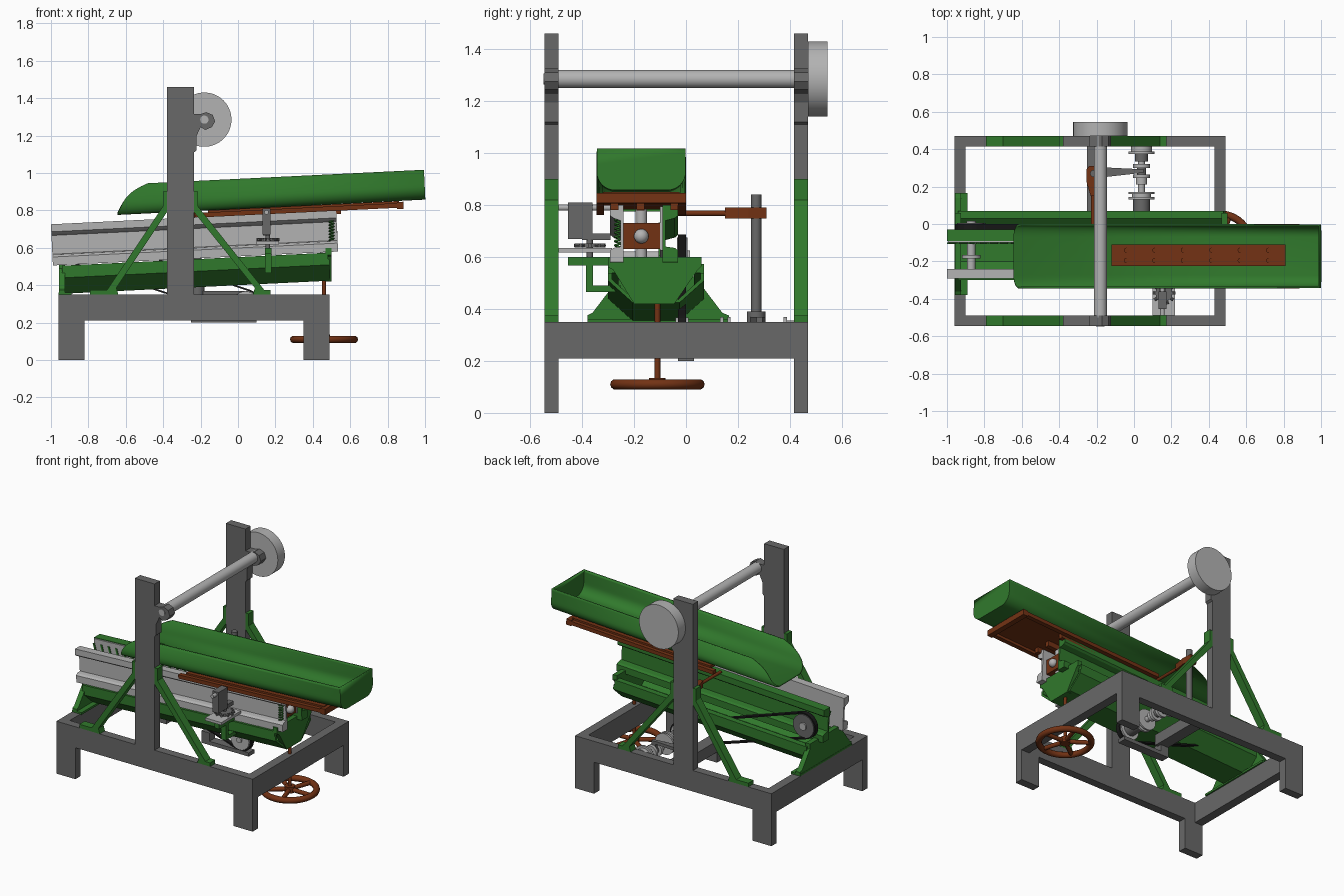
import bpy, bmesh, math
from mathutils import Vector

if "Cube" in bpy.data.objects:
    bpy.data.objects.remove(bpy.data.objects["Cube"])

def material(name, rgb):
    m = bpy.data.materials.new(name)
    m.diffuse_color = (*rgb, 1)
    m.use_nodes = True
    m.node_tree.nodes["Principled BSDF"].inputs["Base Color"].default_value = m.diffuse_color
    return m
GREEN = material("green_paint", (0.03, 0.19, 0.025))
BROWN = material("brown_paint", (0.17, 0.032, 0.007))
DARK = material("frame_grey", (0.14, 0.14, 0.14))
LIGHT = material("light_steel", (0.45, 0.45, 0.45))
BLACK = material("belt_black", (0.01, 0.01, 0.01))
SLOPE = 0.0488

def finish(name, bm, mat, smooth=False):
    bmesh.ops.recalc_face_normals(bm, faces=bm.faces)
    me = bpy.data.meshes.new(name)
    bm.to_mesh(me)
    bm.free()
    me.materials.append(mat)
    ob = bpy.data.objects.new(name, me)
    bpy.context.collection.objects.link(ob)
    if smooth:
        bpy.context.view_layer.objects.active = ob
        ob.select_set(True)
        bpy.ops.object.shade_smooth_by_angle(angle=math.radians(35))
        ob.select_set(False)
    return ob

def loft(name, a, b, mat, smooth=False):
    bm = bmesh.new()
    va, vb = [bm.verts.new(p) for p in a], [bm.verts.new(p) for p in b]
    bm.faces.new(va)
    bm.faces.new(vb)
    for i in range(len(va)):
        j = (i + 1) % len(va)
        bm.faces.new((va[i], va[j], vb[j], vb[i]))
    return finish(name, bm, mat, smooth)

def side(name, pts, y0, y1, mat, smooth=False):
    """x-z outline extruded along y"""
    return loft(name, [(x, y0, z) for x, z in pts], [(x, y1, z) for x, z in pts], mat, smooth)

def tilt(x, y, z, mid):
    return (x - SLOPE * (z - mid), y, z + SLOPE * x)

def section(name, pts, x0, x1, mat, smooth=False):
    """y-z outline extruded along the sloping x axis"""
    mid = sum(p[1] for p in pts) / len(pts)
    return loft(name, [tilt(x0, y, z, mid) for y, z in pts],
                [tilt(x1, y, z, mid) for y, z in pts], mat, smooth)

def rect(a0, a1, b0, b1):
    return [(a0, b0), (a1, b0), (a1, b1), (a0, b1)]

def box(name, x0, x1, y0, y1, z0, z1, mat):
    return side(name, rect(x0, x1, z0, z1), y0, y1, mat)

def cyl(name, p, q, r, mat, n=32, r2=None):
    p, q = Vector(p), Vector(q)
    rot = (q - p).to_track_quat('Z', 'Y')
    ring = [(math.cos(t * math.tau / n), math.sin(t * math.tau / n)) for t in range(n)]
    a = [p + rot @ Vector((c * r, s * r, 0)) for c, s in ring]
    b = [q + rot @ Vector((c * (r2 or r), s * (r2 or r), 0)) for c, s in ring]
    return loft(name, a, b, mat, True)

def tube(name, pts, r, mat, cyclic=False):
    cu = bpy.data.curves.new(name, 'CURVE')
    cu.dimensions, cu.bevel_depth, cu.bevel_resolution = '3D', r, 3
    sp = cu.splines.new('POLY')
    sp.points.add(len(pts) - 1)
    for p, c in zip(sp.points, pts):
        p.co = (*c, 1)
    sp.use_cyclic_u, cu.use_fill_caps = cyclic, True
    cu.materials.append(mat)
    bpy.context.collection.objects.link(bpy.data.objects.new(name, cu))

# Frame sides: rails, legs, uprights, bearings and braces
for tag, y0, y1 in (("front", -0.545, -0.49), ("back", 0.415, 0.47)):
    side(tag + "_frame", [(-0.96, 0), (-0.82, 0), (-0.82, 0.21), (0.35, 0.21), (0.35, 0), (0.49, 0),
         (0.49, 0.35), (-0.235, 0.35), (-0.235, 1.46), (-0.38, 1.46), (-0.38, 0.35), (-0.96, 0.35)], y0, y1, DARK)
    side(tag + "_bearing", [(-0.235, 1.11), (-0.223, 1.12), (-0.223, 1.195), (-0.2, 1.245), (-0.175, 1.23), (-0.14, 1.245),
         (-0.122, 1.275), (-0.135, 1.31), (-0.17, 1.325), (-0.2, 1.315), (-0.235, 1.315)], y0, y1, DARK)
    for s, top, foot, flat in ((1, -0.235, 0.14, 0.175), (-1, -0.38, -0.7, -0.79)):
        side(tag + "_brace", [(top, 0.9), (top + s * .022, 0.9), (top + s * .022, 0.82), (foot, 0.375), (flat, 0.375),
             (flat, 0.35), (foot - s * .06, 0.35), (foot - s * .05, 0.385), (top, 0.79)], y0, y1, GREEN)
for tag, x0, x1 in (("left", -0.96, -0.9), ("right", 0.43, 0.49)):
    box(tag + "_end_beam", x0, x1, -0.49, 0.415, 0.21, 0.35, DARK)
box("cross_beam", -0.25, -0.17, 0.0, 0.415, 0.27, 0.345, DARK)
box("motor_support", -0.25, 0.1, -0.03, 0.03, 0.2, 0.225, DARK)
box("motor_hanger", -0.25, -0.19, -0.03, 0.03, 0.22, 0.28, DARK)

# Overhead shaft and wheel
cyl("overhead_shaft", (-0.18, -0.5, 1.285), (-0.18, 0.48, 1.285), 0.035, LIGHT)
cyl("overhead_wheel", (-0.18, 0.47, 1.285), (-0.18, 0.545, 1.285), 0.145, LIGHT, 64)
cyl("shaft_end", (-0.18, -0.548, 1.285), (-0.18, -0.49, 1.285), 0.022, LIGHT)

# Upper feed trough with curved spout on the left and a closed right end
h, r, w = 0.155, 0.065, 0.1665
half = [(w, h - i * (h - r) / 6) for i in range(6)]
half += [(w - r + r * math.cos(a), r - r * math.sin(a)) for a in [i * math.pi / 16 for i in range(9)]]
u = half + [(-y, z) for y, z in reversed(half)]
bm = bmesh.new()
def spout(z):
    t = z / h
    return -0.645 + 0.08 * t + 0.09 * t ** 4
lv = [bm.verts.new(tilt(spout(z), y - 0.1725, z + 0.813, 0.82)) for y, z in u]
rv = [bm.verts.new(tilt(0.997, y - 0.1725, z + 0.813, 0.82)) for y, z in u]
for i in range(len(u) - 1):
    bm.faces.new((lv[i], lv[i + 1], rv[i + 1], rv[i]))
bm.faces.new(rv)
trough = finish("feed_trough", bm, GREEN, True)
mod = trough.modifiers.new("thickness", 'SOLIDIFY')
mod.thickness, mod.offset = 0.012, 0

# Trough mounting: inner strap with bolts, carrier plate, rails and end bar
section("inner_strap", rect(-0.225, -0.11, 0.815, 0.828), -0.12, 0.81, BROWN)
for i in range(6):
    for y in (-0.195, -0.14):
        x = -0.04 + i * 0.152
        cyl("strap_bolt", (x - 0.0, y, 0.82 + SLOPE * x), (x, y, 0.836 + SLOPE * x), 0.014, BROWN, 12)
section("carrier_plate", rect(-0.32, -0.025, 0.79, 0.808), -0.16, 0.86, BROWN)
for y in (-0.345, -0.03):
    section("carrier_rail", rect(y, y + 0.03, 0.772, 0.797), -0.2, 0.86, BROWN)
section("carrier_end_bar", rect(-0.345, 0.0, 0.765, 0.803), 0.85, 0.885, BROWN)
for y in (-0.29, -0.19, -0.06):
    section("carrier_runner", rect(y, y + 0.03, 0.755, 0.79), -0.15, 0.55, BROWN)

# Sloping jaws: light front channel and green back channel
def channel(y_web, y_out, z0, z1, t=0.012):
    k = t if y_out > y_web else -t
    return [(y_web, z0), (y_out, z0), (y_out, z0 + 0.045), (y_out - k, z0 + 0.055), (y_web + k, z0 + 0.06),
            (y_web + k, z1 - 0.06), (y_out - k, z1 - 0.05), (y_out, z1 - 0.04), (y_out, z1), (y_web, z1)]
section("front_jaw", channel(-0.24, -0.292, 0.554, 0.774), -0.995, 0.53, LIGHT)
section("back_jaw", channel(-0.09, -0.03, 0.554, 0.774), -0.995, 0.53, GREEN)
section("jaw_liner", rect(-0.1, -0.09, 0.6, 0.77), -0.99, 0.5, LIGHT)
for i in range(16):
    x = -0.96 + i * 0.055
    side("liner_slat", [(x, 0.61 + SLOPE * x), (x + 0.012, 0.61 + SLOPE * x), (x - 0.028, 0.74 + SLOPE * x),
         (x - 0.04, 0.74 + SLOPE * x)], -0.106, -0.1, GREEN)

# Lower hopper and its end plates
outer = [(-0.3, 0.515), (-0.3, 0.485), (-0.205, 0.4), (-0.025, 0.4), (0.07, 0.485), (0.07, 0.515)]
inner = [(0.055, 0.515), (0.055, 0.49), (-0.03, 0.413), (-0.2, 0.413), (-0.285, 0.49), (-0.285, 0.515)]
section("hopper", outer + inner, -0.94, 0.49, GREEN)
for y in (-0.3, 0.03):
    section("hopper_lip", rect(y, y + 0.04, 0.515, 0.55), -0.94, 0.48, GREEN)
for name, x0, x1, pts in (
        ("right_end_plate", 0.468, 0.5, [(-0.3, 0.6), (0.06, 0.6), (0.06, 0.565), (0.045, 0.55), (-0.045, 0.42),
                                         (-0.2, 0.42), (-0.28, 0.55), (-0.3, 0.56)]),
        ("left_foot_plate", -0.958, -0.925, [(-0.38, 0.35), (0.165, 0.35), (0.165, 0.375), (0.14, 0.385), (0.06, 0.49),
                                             (0.06, 0.525), (-0.28, 0.525), (-0.28, 0.49), (-0.36, 0.385), (-0.38, 0.375)])):
    loft(name, [(x0, *p) for p in pts], [(x1, *p) for p in pts], GREEN)
box("left_foot_flange", -0.96, -0.89, -0.38, 0.165, 0.348, 0.362, GREEN)

# Brown slide block with ball end at the right of the jaws
box("slide_block", 0.42, 0.5, -0.245, -0.1, 0.63, 0.73, BROWN)
for z in (0.6, 0.755):
    cyl("slide_pin", (0.46, -0.172, z - 0.03), (0.46, -0.172, z + 0.03), 0.022, LIGHT)
bm = bmesh.new()
bmesh.ops.create_uvsphere(bm, u_segments=24, v_segments=12, radius=0.028)
finish("ball_end", bm, LIGHT, True).location = (0.505, -0.172, 0.68)
tube("return_spring", [(0.5 + 0.012 * math.cos(i * 0.7), -0.262 + 0.012 * math.sin(i * 0.7), 0.6 + i * 0.0018)
     for i in range(101)], 0.004, GREEN)

# Height screw and handwheel
cyl("height_screw", (0.46, -0.11, 0.1), (0.46, -0.11, 0.43), 0.011, BROWN, 20)
tube("handwheel_rim", [(0.46 + 0.162 * math.cos(a), -0.11 + 0.162 * math.sin(a), 0.11)
     for a in [i * math.tau / 64 for i in range(64)]], 0.02, BROWN, True)
cyl("handwheel_hub", (0.46, -0.11, 0.095), (0.46, -0.11, 0.135), 0.032, BROWN)
for i in range(5):
    a = i * math.tau / 5
    cyl("handwheel_spoke", (0.46, -0.11, 0.112), (0.46 + 0.155 * math.cos(a), -0.11 + 0.155 * math.sin(a), 0.11),
        0.014, BROWN, 16)

# Front adjuster: block, toothed wheel, rods and green bracket
box("adjuster_block", 0.13, 0.175, -0.455, -0.36, 0.67, 0.81, DARK)
box("adjuster_arm", 0.135, 0.17, -0.4, -0.29, 0.665, 0.69, DARK)
box("adjuster_bar", 0.1, 0.22, -0.49, -0.285, 0.617, 0.635, LIGHT)
cyl("adjuster_screw", (0.16, -0.37, 0.57), (0.16, -0.37, 0.68), 0.012, DARK, 16)
cyl("adjuster_wheel", (0.16, -0.37, 0.636), (0.16, -0.37, 0.652), 0.045, DARK)
for i in range(10):
    a = i * math.tau / 10
    cyl("wheel_tooth", (0.16, -0.37, 0.644), (0.16 + 0.062 * math.cos(a), -0.37 + 0.062 * math.sin(a), 0.644), 0.008, DARK, 8)
cyl("adjuster_rod", (0.152, -0.49, 0.79), (0.152, -0.24, 0.79), 0.012, LIGHT, 16)
for y0, y1, z0, z1 in ((-0.455, -0.28, 0.567, 0.6), (-0.385, -0.357, 0.465, 0.58), (-0.385, -0.25, 0.465, 0.49)):
    box("adjuster_bracket", 0.145, 0.18, y0, y1, z0, z1, GREEN)

# Drive shaft, pulleys and clutch
mx, mz = 0.04, 0.3
for name, y0, y1, rad, mat in (
        ("drive_shaft", -0.05, 0.43, 0.018, LIGHT), ("drive_drum", 0.0, 0.13, 0.045, DARK),
        ("drum_flange", 0.13, 0.145, 0.07, LIGHT), ("drum_step", 0.145, 0.16, 0.05, LIGHT),
        ("drum_rim", 0.16, 0.172, 0.07, LIGHT), ("clutch_collar", 0.21, 0.245, 0.03, LIGHT),
        ("clutch_disc_a", 0.245, 0.265, 0.045, LIGHT), ("clutch_hub", 0.265, 0.3, 0.025, DARK),
        ("clutch_disc_b", 0.3, 0.32, 0.045, LIGHT), ("clutch_jaw", 0.335, 0.375, 0.035, DARK),
        ("outer_flange", 0.375, 0.388, 0.07, LIGHT), ("outer_step", 0.388, 0.415, 0.055, LIGHT),
        ("drive_pulley", -0.04, 0.01, 0.068, LIGHT)):
    cyl(name, (mx, y0, mz), (mx, y1, mz), rad, mat)

# Driven pulley with belt and cross shaft
px, pz = -0.87, 0.6
cyl("driven_pulley", (px, -0.035, pz), (px, 0.005, pz), 0.076, DARK, 48)
cyl("pulley_hub", (px, -0.1, pz), (px, 0.015, pz), 0.025, LIGHT)
cyl("cross_shaft", (px, -0.24, pz), (px, -0.09, pz), 0.022, LIGHT)
cyl("cross_collar", (px, -0.185, pz), (px, -0.165, pz), 0.05, LIGHT)
base = math.atan2(mz - pz, mx - px)
def belt_loop(extra):
    ends = ((mx, mz, 0.07 + extra, -1), (px, pz, 0.077 + extra, 1))
    return [(cx + rr * math.cos(base + (k - 1 + f / 12 * 2) * math.pi / 2),
             cz + rr * math.sin(base + (k - 1 + f / 12 * 2) * math.pi / 2))
            for cx, cz, rr, s in ends for k in ((0 if s < 0 else 2),) for f in range(13)]
bm = bmesh.new()
loops = [[bm.verts.new((x, y, z)) for x, z in belt_loop(e)] for e, y in ((0, -0.03), (0.009, -0.03), (0.009, 0), (0, 0))]
for k in range(4):
    a, b = loops[k], loops[(k + 1) % 4]
    for i in range(len(a)):
        j = (i + 1) % len(a)
        bm.faces.new((a[i], a[j], b[j], b[i]))
finish("drive_belt", bm, BLACK)

# Clutch post with fork lever and brown handle
cyl("clutch_post", (-0.215, 0.27, 0.34), (-0.215, 0.27, 0.84), 0.02, DARK)
cyl("post_hub", (-0.215, 0.27, 0.345), (-0.215, 0.27, 0.39), 0.036, DARK)
side_pts = [(-0.21, 0.305), (-0.21, 0.245), (0.04, 0.273), (0.04, 0.293)]
loft("clutch_fork", [(x, y, 0.35) for x, y in side_pts], [(x, y, 0.37) for x, y in side_pts], DARK)
box("fork_tip", 0.02, 0.05, 0.272, 0.294, 0.31, 0.37, DARK)
cyl("handle_rod", (-0.22, -0.05, 0.768), (-0.22, 0.16, 0.768), 0.01, BROWN, 16)
grip = [(-0.232, 0.15), (-0.205, 0.15), (-0.19, 0.24), (-0.195, 0.31), (-0.24, 0.31), (-0.255, 0.29), (-0.255, 0.23)]
loft("handle_head", [(x, y, 0.748) for x, y in grip], [(x, y, 0.79) for x, y in grip], BROWN)
